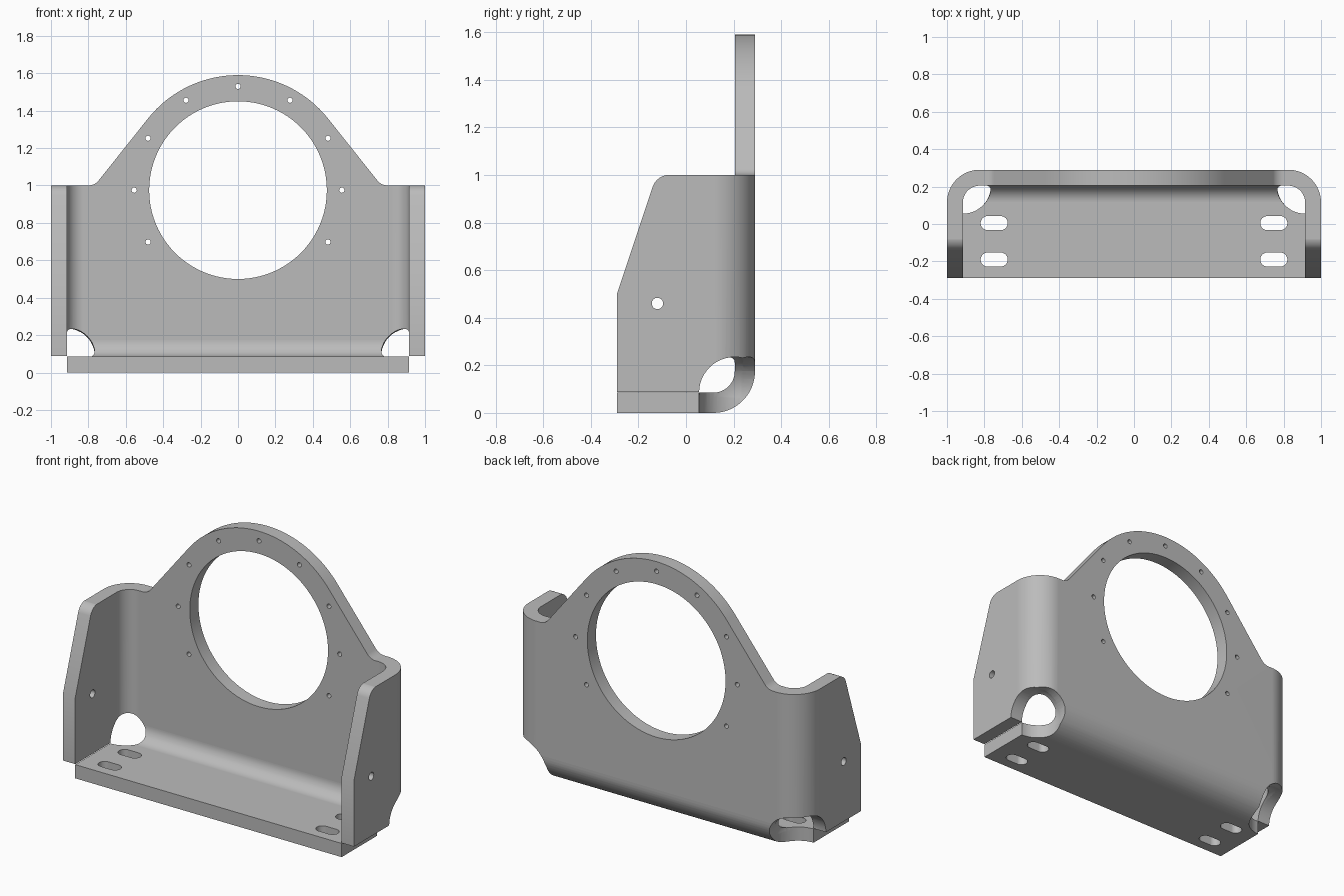
import bpy, bmesh
from math import cos, sin, radians
from mathutils import Matrix

if "Cube" in bpy.data.objects:
    bpy.data.objects.remove(bpy.data.objects["Cube"], do_unlink=True)

T = 0.085             # sheet thickness
R_OUT = 0.175         # outer bend radius
R_IN = R_OUT - T
W, D = 1.0, 0.29      # half width, half depth
RING_Z = 0.975        # centre height of the big opening

grey = bpy.data.materials.new("metal_grey")
grey.use_nodes = True
grey.diffuse_color = (0.5, 0.5, 0.5, 1)
grey.node_tree.nodes["Principled BSDF"].inputs["Base Color"].default_value = (0.5, 0.5, 0.5, 1)


def arc(cx, cy, r, a0, a1, n=16):
    steps = [radians(a0 + (a1 - a0) * i / n) for i in range(n + 1)]
    return [(cx + r * cos(a), cy + r * sin(a)) for a in steps]


def circle(cx, cy, r, n=24):
    return arc(cx, cy, r, 0, 360, n)[:-1]


def add_object(name, bm):
    bmesh.ops.recalc_face_normals(bm, faces=bm.faces)
    mesh = bpy.data.meshes.new(name)
    bm.to_mesh(mesh)
    bm.free()
    mesh.materials.append(grey)
    obj = bpy.data.objects.new(name, mesh)
    bpy.context.collection.objects.link(obj)
    return obj


def prism(name, points, axis, lo, hi):
    """Extrude a closed 2D outline along one axis."""
    place = {"x": lambda a, b, t: (t, a, b),
             "y": lambda a, b, t: (a, t, b),
             "z": lambda a, b, t: (a, b, t)}[axis]
    bm = bmesh.new()
    rings = [[bm.verts.new(place(a, b, t)) for a, b in points] for t in (lo, hi)]
    for ring in rings:
        bm.faces.new(ring)
    n = len(points)
    for i in range(n):
        j = (i + 1) % n
        bm.faces.new((rings[0][i], rings[0][j], rings[1][j], rings[1][i]))
    return add_object(name, bm)


def ball(name, centre, r):
    bm = bmesh.new()
    bmesh.ops.create_uvsphere(bm, u_segments=40, v_segments=24, radius=r,
                              matrix=Matrix.Translation(centre))
    return add_object(name, bm)


def cut(cutter, *targets):
    """Subtract the cutter from each target, then discard it."""
    cutter.hide_render = True
    for obj in targets:
        mod = obj.modifiers.new("cut", "BOOLEAN")
        mod.operation = "DIFFERENCE"
        mod.solver = "EXACT"
        mod.object = cutter
        bpy.context.view_layer.objects.active = obj
        bpy.ops.object.modifier_apply(modifier=mod.name)
    bpy.data.objects.remove(cutter, do_unlink=True)


# Upright wall: U-shaped sheet with two rounded bends
bx, by = W - R_OUT, D - R_OUT
u_profile = ([(-W, -D)] + arc(-bx, by, R_OUT, 180, 90) + arc(bx, by, R_OUT, 90, 0)
             + [(W, -D), (W - T, -D)]
             + arc(bx, by, R_IN, 0, 90) + arc(-bx, by, R_IN, 90, 180) + [(T - W, -D)])
wall = prism("upright_wall", u_profile, "z", 0.088, 1.7)

# Floor plate curving up into the back
l_profile = ([(-D, 0)] + arc(by, R_OUT, R_OUT, -90, 0)
             + arc(by, R_OUT, R_IN, 0, -90) + [(-D, T)])
floor = prism("floor_plate", l_profile, "x", T - W, W - T)

# Arched top outline
top = ([(-1.2, 1)] + arc(-0.8, 1.07, 0.07, -90, -38.7, 8)
       + arc(0, RING_Z, 0.615, 141.3, 38.7, 48)
       + arc(0.8, 1.07, 0.07, 218.7, 270, 8) + [(1.2, 1), (1.2, 1.8), (-1.2, 1.8)])
cut(prism("cut_top", top, "y", -1, 1), wall)

# Sloped front corners of the side flanges
slope = ([(-0.5, 0.35), (-0.34, 0.35)] + arc(-0.069, 0.926, 0.075, 161.6, 90, 12)
         + [(-0.069, 1.1), (-0.5, 1.1)])
cut(prism("cut_slope", slope, "x", -1.2, 1.2), wall)

# Clear the wall where the floor bend takes over
cut(prism("cut_bend", [(-0.83, 0), (0.83, 0), (0.83, R_OUT), (-0.83, R_OUT)], "y", 0.1, 0.5), wall)

# Big opening and its ring of bolt holes
cut(prism("cut_opening", circle(0, RING_Z, 0.475, 96), "y", 0.1, 0.5), wall)
for angle in range(-30, 211, 30):
    a = radians(angle)
    hole = circle(0.555 * cos(a), RING_Z + 0.555 * sin(a), 0.014, 16)
    cut(prism("cut_bolt", hole, "y", 0.1, 0.5), wall)

# Side flange holes
cut(prism("cut_side", circle(-0.12, 0.46, 0.024), "x", -1.2, 1.2), wall)

for s in (-1, 1):
    # Mounting slots in the floor
    for y in (0.005, -0.19):
        x = s * 0.7475
        slot = arc(x + 0.035, y, 0.0375, -90, 90, 12) + arc(x - 0.035, y, 0.0375, 90, 270, 12)
        cut(prism("cut_slot", slot, "z", -0.1, 0.2), floor)

    # Corner relief: round cut through all three meeting sheets
    cx, cy, cz, r = s * (W - T), D - T, T, 0.15
    cut(ball("cut_ball", (cx - s * 0.003, cy + 0.002, cz + 0.003), r), wall, floor)
    cut(prism("cut_down", circle(cx, cy, r, 48), "z", -0.2, cz + 0.015), wall, floor)
    cut(prism("cut_back", circle(cx, cz, r, 48), "y", cy - 0.015, 0.5), wall, floor)
    ends = sorted((cx - s * 0.015, s * 1.2))
    cut(prism("cut_out", circle(cy, cz, r, 48), "x", *ends), wall, floor)

# Smooth bends, crisp edges
bpy.ops.object.select_all(action="DESELECT")
for obj in (wall, floor):
    obj.select_set(True)
bpy.context.view_layer.objects.active = wall
bpy.ops.object.shade_smooth_by_angle(angle=radians(30))
for obj in (wall, floor):
    mod = obj.modifiers.new("even_normals", "WEIGHTED_NORMAL")
    mod.keep_sharp = True
